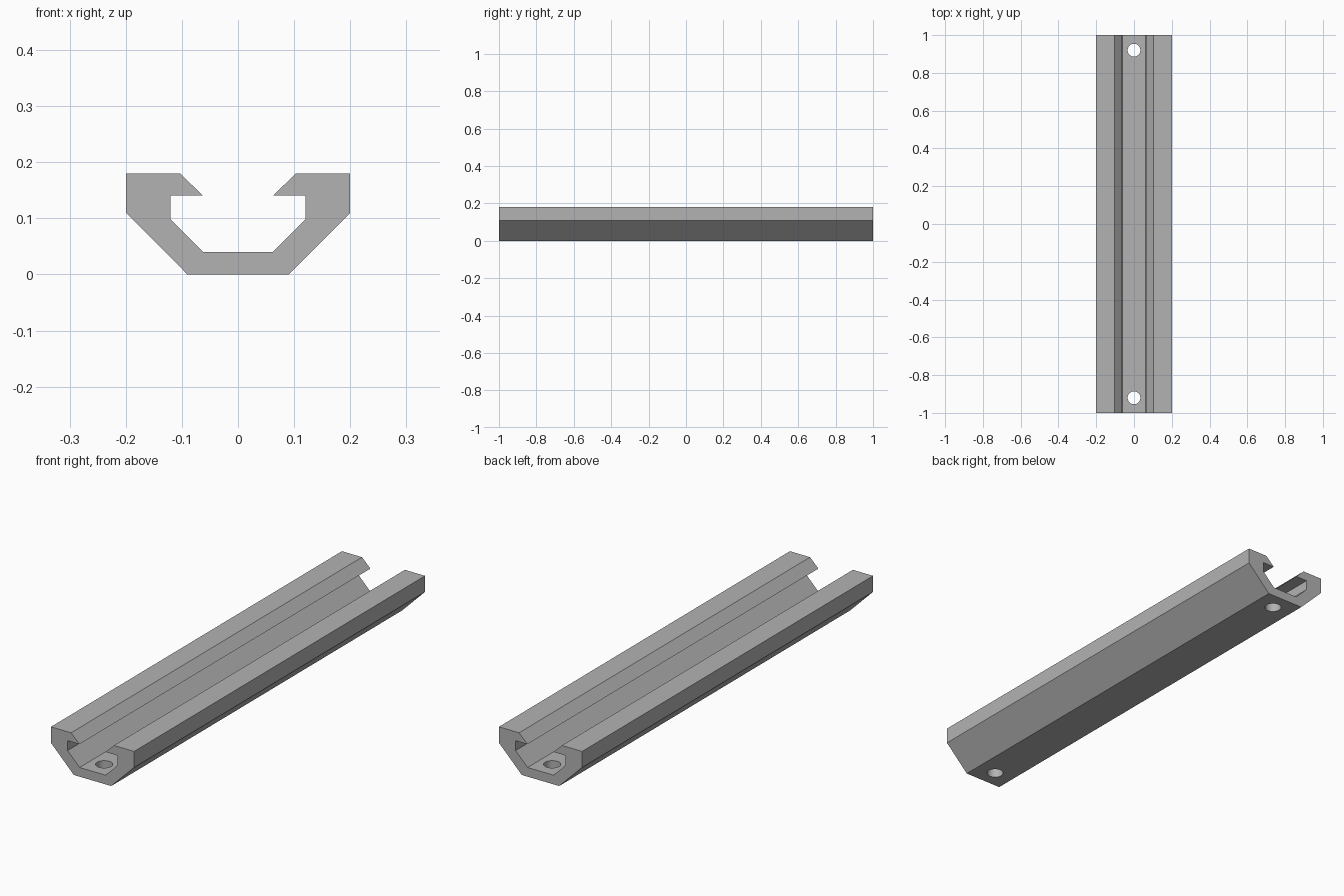
import bpy
import bmesh
from mathutils import Matrix

cube = bpy.data.objects.get("Cube")
if cube:
    bpy.data.objects.remove(cube, do_unlink=True)

HALF_LENGTH = 1.0
HOLE_Y = 0.92
HOLE_RADIUS = 0.034

# Single grey finish
grey = bpy.data.materials.new("plain_grey")
grey.use_nodes = True
colour = (0.45, 0.45, 0.45, 1)
grey.diffuse_color = colour
grey.node_tree.nodes["Principled BSDF"].inputs["Base Color"].default_value = colour


def make_object(name, bm):
    bmesh.ops.recalc_face_normals(bm, faces=bm.faces)
    mesh = bpy.data.meshes.new(name)
    bm.to_mesh(mesh)
    bm.free()
    mesh.materials.append(grey)
    obj = bpy.data.objects.new(name, mesh)
    bpy.context.scene.collection.objects.link(obj)
    return obj


# Slotted rail: half section, mirrored and extruded along y
half = [(0.09, 0), (0.2, 0.11), (0.2, 0.18), (0.103, 0.18),
        (0.063, 0.141), (0.12, 0.141), (0.12, 0.098), (0.062, 0.04)]
section = half + [(-x, z) for x, z in reversed(half)]
bm = bmesh.new()
end = bm.faces.new([bm.verts.new((x, -HALF_LENGTH, z)) for x, z in section])
swept = bmesh.ops.extrude_face_region(bm, geom=[end], use_keep_orig=True)
moved = [v for v in swept["geom"] if isinstance(v, bmesh.types.BMVert)]
bmesh.ops.translate(bm, verts=moved, vec=(0, 2 * HALF_LENGTH, 0))
rail = make_object("slotted_rail", bm)

# Screw holes through the floor near both ends
bm = bmesh.new()
for y in (-HOLE_Y, HOLE_Y):
    bmesh.ops.create_cone(bm, cap_ends=True, segments=32, radius1=HOLE_RADIUS,
                          radius2=HOLE_RADIUS, depth=0.12,
                          matrix=Matrix.Translation((0, y, 0.02)))
cutter = make_object("screw_hole_cutter", bm)
cutter.hide_render = True
cutter.hide_viewport = True

cut = rail.modifiers.new("screw_holes", 'BOOLEAN')
cut.operation = 'DIFFERENCE'
cut.solver = 'EXACT'
cut.object = cutter

# Apply the cut, then smooth only the hole walls
bpy.context.view_layer.objects.active = rail
rail.select_set(True)
bpy.ops.object.modifier_apply(modifier=cut.name)
bpy.data.objects.remove(cutter, do_unlink=True)
bpy.ops.object.shade_smooth_by_angle(angle=0.5)
